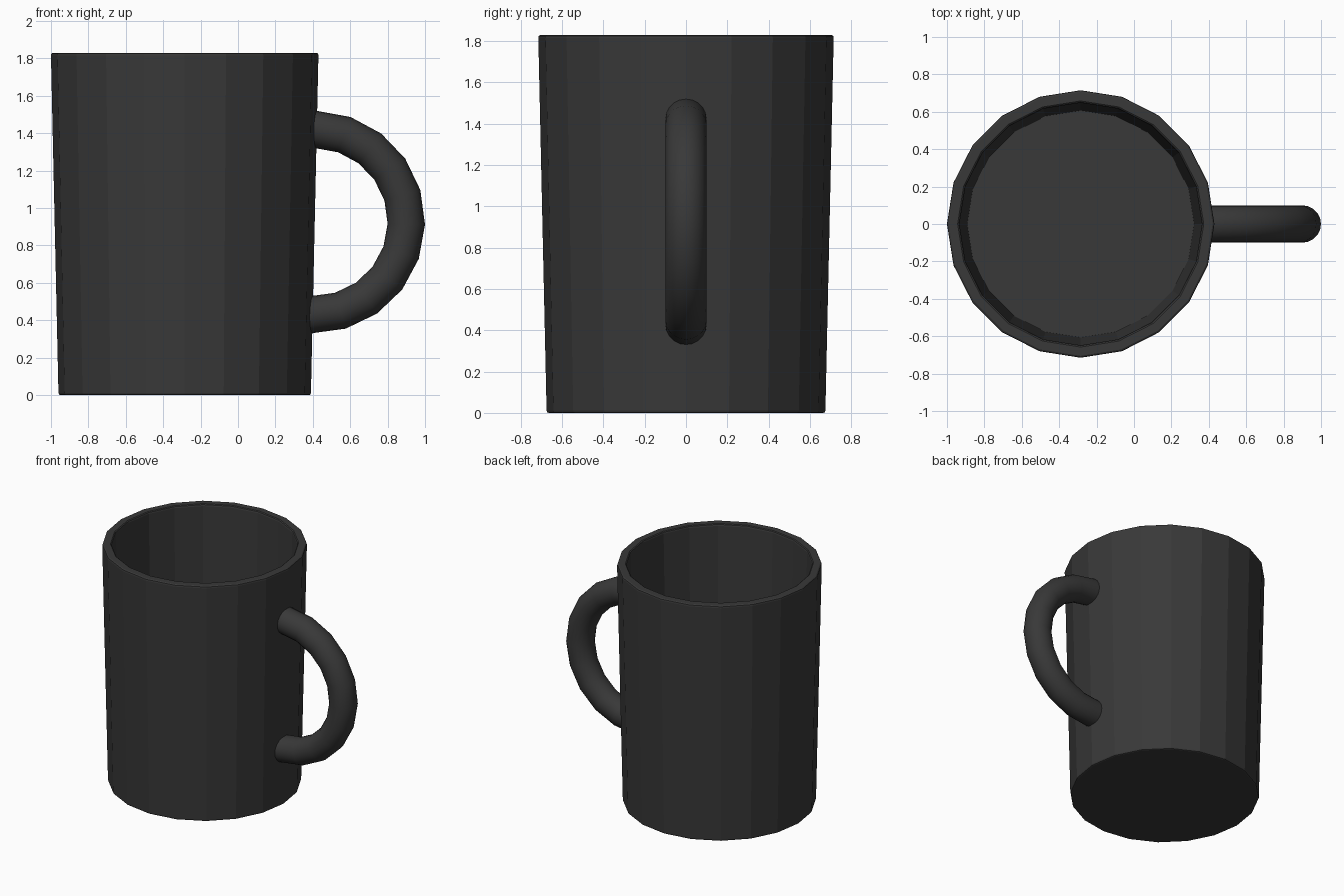
import bpy, bmesh
from math import cos, sin, pi, radians

if "Cube" in bpy.data.objects:
    bpy.data.objects.remove(bpy.data.objects["Cube"])

CX = -0.285          # mug axis
SIDES = 20


def skin(name, rings, mat, smooth=False):
    """Join successive rings of points into a capped skin."""
    bm = bmesh.new()
    loops = [[bm.verts.new(p) for p in ring] for ring in rings]
    n = len(loops[0])
    for a, b in zip(loops, loops[1:]):
        for i in range(n):
            j = (i + 1) % n
            bm.faces.new((a[i], a[j], b[j], b[i]))
    bm.faces.new(loops[0])
    bm.faces.new(loops[-1])
    bmesh.ops.recalc_face_normals(bm, faces=bm.faces)
    mesh = bpy.data.meshes.new(name)
    bm.to_mesh(mesh)
    bm.free()
    mesh.materials.append(mat)
    ob = bpy.data.objects.new(name, mesh)
    bpy.context.collection.objects.link(ob)
    if smooth:
        bpy.ops.object.select_all(action='DESELECT')
        ob.select_set(True)
        bpy.context.view_layer.objects.active = ob
        bpy.ops.object.shade_smooth_by_angle(angle=radians(40))
    return ob


dark = bpy.data.materials.new("dark_ceramic")
dark.diffuse_color = (0.04, 0.04, 0.04, 1)
dark.use_nodes = True
dark.node_tree.nodes["Principled BSDF"].inputs["Base Color"].default_value = dark.diffuse_color

# Cup: tapered outside, softened rim, tapered inside and floor
profile = [(0.665, 0.0), (0.672, 0.003), (0.675, 0.012),
           (0.715, 1.815), (0.713, 1.825), (0.705, 1.83),
           (0.658, 1.83), (0.651, 1.825), (0.648, 1.815),
           (0.607, 0.07)]
skin("cup", [[(CX + r * cos(2 * pi * i / SIDES), r * sin(2 * pi * i / SIDES), z)
              for i in range(SIDES)] for r, z in profile], dark)

# Handle: half ring tilted with the wall, its ends sunk into the cup
R, TUBE, TILT = 0.495, 0.1, radians(-1.3)
HX, HZ = 0.405, 0.925
path = [(R * cos(a), R * sin(a), a) for a in (radians(-90 + 18 * k) for k in range(11))]
path = [(-0.03, -R, -pi / 2)] + path + [(-0.03, R, pi / 2)]
rings = []
for u, v, a in path:
    ring = []
    for k in range(20):
        t = 2 * pi * k / 20
        pu = u + TUBE * cos(t) * cos(a)
        pv = v + TUBE * cos(t) * sin(a)
        ring.append((HX + pu * cos(TILT) - pv * sin(TILT), TUBE * sin(t),
                     HZ + pu * sin(TILT) + pv * cos(TILT)))
    rings.append(ring)
skin("handle", rings, dark, smooth=True)
